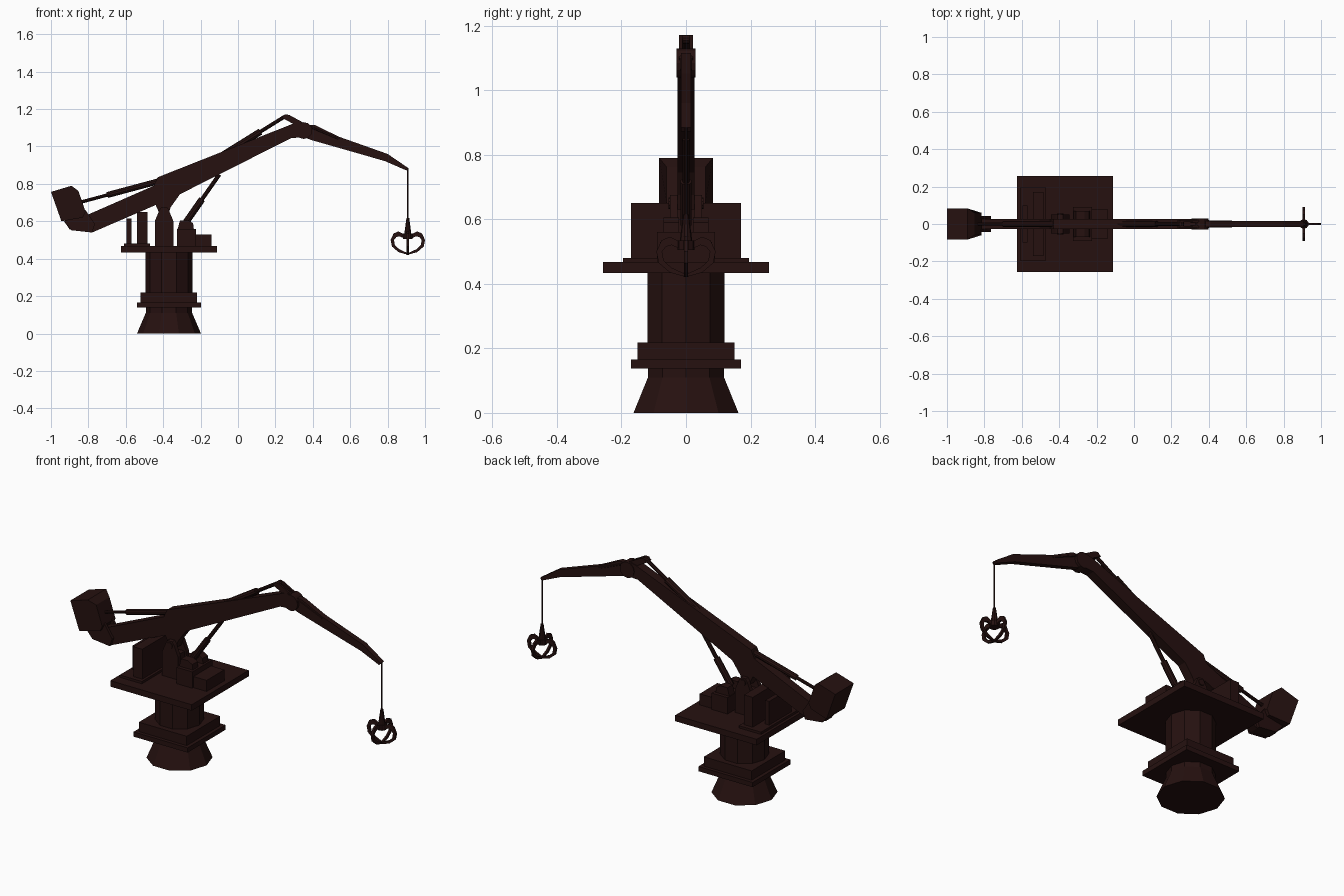
import bpy, bmesh, math
from mathutils import Vector

if "Cube" in bpy.data.objects:
    bpy.data.objects.remove(bpy.data.objects["Cube"])

paint = bpy.data.materials.new("dark maroon paint")
paint.diffuse_color = (0.019, 0.0055, 0.005, 1)
paint.use_nodes = True
paint.node_tree.nodes["Principled BSDF"].inputs["Base Color"].default_value = paint.diffuse_color
CX = -0.369  # axis of the pedestal
GX = 0.908   # axis of the grab


def finish(name, bm):
    bmesh.ops.recalc_face_normals(bm, faces=bm.faces)
    me = bpy.data.meshes.new(name)
    bm.to_mesh(me)
    bm.free()
    me.materials.append(paint)
    ob = bpy.data.objects.new(name, me)
    bpy.context.collection.objects.link(ob)
    return ob


def prism(name, pts, y0, y1):
    """Side profile (x, z) extruded from y0 to y1."""
    bm = bmesh.new()
    face = bm.faces.new([bm.verts.new((x, y0, z)) for x, z in pts])
    ext = bmesh.ops.extrude_face_region(bm, geom=[face])
    for v in ext["geom"]:
        if isinstance(v, bmesh.types.BMVert):
            v.co.y = y1
    return finish(name, bm)


def box(name, x0, x1, y0, y1, z0, z1):
    return prism(name, [(x0, z0), (x1, z0), (x1, z1), (x0, z1)], y0, y1)


def rod(name, p, q, r1, r2=None, sides=10):
    """Cylinder or cone between two points."""
    p, q = Vector(p), Vector(q)
    bm = bmesh.new()
    bmesh.ops.create_cone(bm, cap_ends=True, segments=sides, radius1=r1,
                          radius2=r1 if r2 is None else r2, depth=(q - p).length)
    rot = (q - p).to_track_quat('Z', 'Y')
    for v in bm.verts:
        v.co = rot @ v.co + (p + q) / 2
    return finish(name, bm)


def upright(name, z0, z1, r0, r1):
    """Ten-sided pedestal section with a corner on the x axis."""
    bm = bmesh.new()
    rings = []
    for z, r in ((z0, r0), (z1, r1)):
        rings.append([bm.verts.new((CX + r * math.cos(i * math.pi / 5), r * math.sin(i * math.pi / 5), z))
                      for i in range(10)])
        bm.faces.new(rings[-1])
    for i in range(10):
        j = (i + 1) % 10
        bm.faces.new((rings[0][i], rings[0][j], rings[1][j], rings[1][i]))
    return finish(name, bm)


def hydraulic(name, a, b, split, r_barrel, r_rod):
    a, b = Vector((a[0], 0, a[1])), Vector((b[0], 0, b[1]))
    m = a.lerp(b, split)
    rod(name + "_barrel", a, m, r_barrel)
    rod(name + "_piston", m, b, r_rod)


# Pedestal
upright("base_flare", 0, 0.11, 0.171, 0.124)
upright("base_neck", 0.11, 0.15, 0.124, 0.124)
box("lower_flange", CX - .171, CX + .171, -.171, .171, .138, .165)
box("upper_flange", CX - .151, CX + .151, -.151, .151, .165, .218)
upright("column", 0.21, 0.44, 0.126, 0.126)
box("deck", CX - .257, CX + .257, -.257, .257, .433, .467)

# Deck machinery
box("deck_pad", -.61, -.47, -.195, .195, .467, .48)
box("rear_cabinet", -.595, -.57, -.1, .1, .467, .615)
box("tall_cabinet", -.54, -.485, -.17, .17, .467, .65)
box("engine_box", -.325, -.225, -.09, .09, .467, .56)
box("front_box", -.225, -.142, -.08, .08, .467, .53)
for s in (-1, 1):
    prism("cylinder_lug", [(-.325, .55), (-.235, .55), (-.24, .59), (-.265, .605), (-.31, .605)],
          s * .022, s * .07)

# Boom post and hinge
for s in (-1, 1):
    prism("post_cheek", [(-.445, .46), (-.345, .46), (-.345, .6), (-.37, .66), (-.38, .675),
                         (-.41, .675), (-.42, .66), (-.445, .6)], s * .026, s * .05)
box("post_core", -.435, -.355, -.03, .03, .46, .6)
rod("boom_pin", (-.395, -.055, .65), (-.395, .055, .65), .018)

# Main boom with hinge lug and counterweight tail
prism("main_boom", [(-.93, .6), (-.9, .556), (-.78, .54), (-.44, .687), (-.415, .63), (-.375, .63),
                    (-.36, .675), (-.31, .745), (.285, 1.045), (.36, 1.05), (.385, 1.09), (.33, 1.13),
                    (.295, 1.122), (-.43, .835), (-.45, .79), (-.815, .63)], -.026, .026)
for s in (-1, 1):
    prism("tail_plate", [(-.93, .6), (-.89, .552), (-.78, .54), (-.765, .585), (-.815, .66)],
          s * .026, s * .042)

# Counterweight, its front end tapering inwards
cw = prism("counterweight", [(-1, .757), (-.89, .79), (-.853, .762), (-.815, .65), (-.83, .62), (-.944, .6)],
           -.083, .083)
for v in cw.data.vertices:
    if v.co.x > -.87:
        v.co.y *= .72

# Hydraulic cylinders
hydraulic("tail_cylinder", (-.42, .815), (-.85, .7), .65, .016, .009)
hydraulic("luffing_cylinder", (-.285, .585), (-.1, .85), .5, .018, .011)
hydraulic("jib_cylinder", (-.12, .93), (.25, 1.16), .65, .018, .01)

# Rocker and link to the jib
for s in (-1, 1):
    prism("rocker_plate", [(.232, 1.155), (.255, 1.172), (.275, 1.168), (.4, 1.1), (.37, 1.06), (.315, 1.11)],
          s * .011, s * .021)
    rod("jib_link", (.26, s * .015, 1.158), (.54, s * .012, 1.04), .006, sides=6)
rod("rocker_pin", (.255, -.021, 1.158), (.255, .021, 1.158), .014)
rod("jib_hinge", (.352, -.03, 1.085), (.352, .03, 1.085), .045, sides=12)

# Jib
prism("jib", [(.33, 1.06), (.39, 1.035), (.785, .922), (.9, .872), (.91, .885), (.8, .96),
              (.54, 1.052), (.41, 1.115), (.35, 1.115)], -.015, .015)

# Hoist rope and grab
rod("rope", (GX, 0, .885), (GX, 0, .6), .004, sides=6)
rod("grab_swivel", (GX, 0, .53), (GX, 0, .617), .02, .008)
rod("grab_hub", (GX, 0, .505), (GX, 0, .535), .026)
outer = [(.018, .53), (.05, .546), (.076, .535), (.092, .5), (.085, .465), (.05, .435), (0, .421)]
inner = [(.003, .431), (.045, .45), (.069, .472), (.074, .5), (.062, .515), (.045, .52), (.018, .508)]
for i in range(4):
    claw = prism("grab_claw", outer + inner, -.006, .006)
    claw.rotation_euler.z = i * math.pi / 2
    claw.location.x = GX
